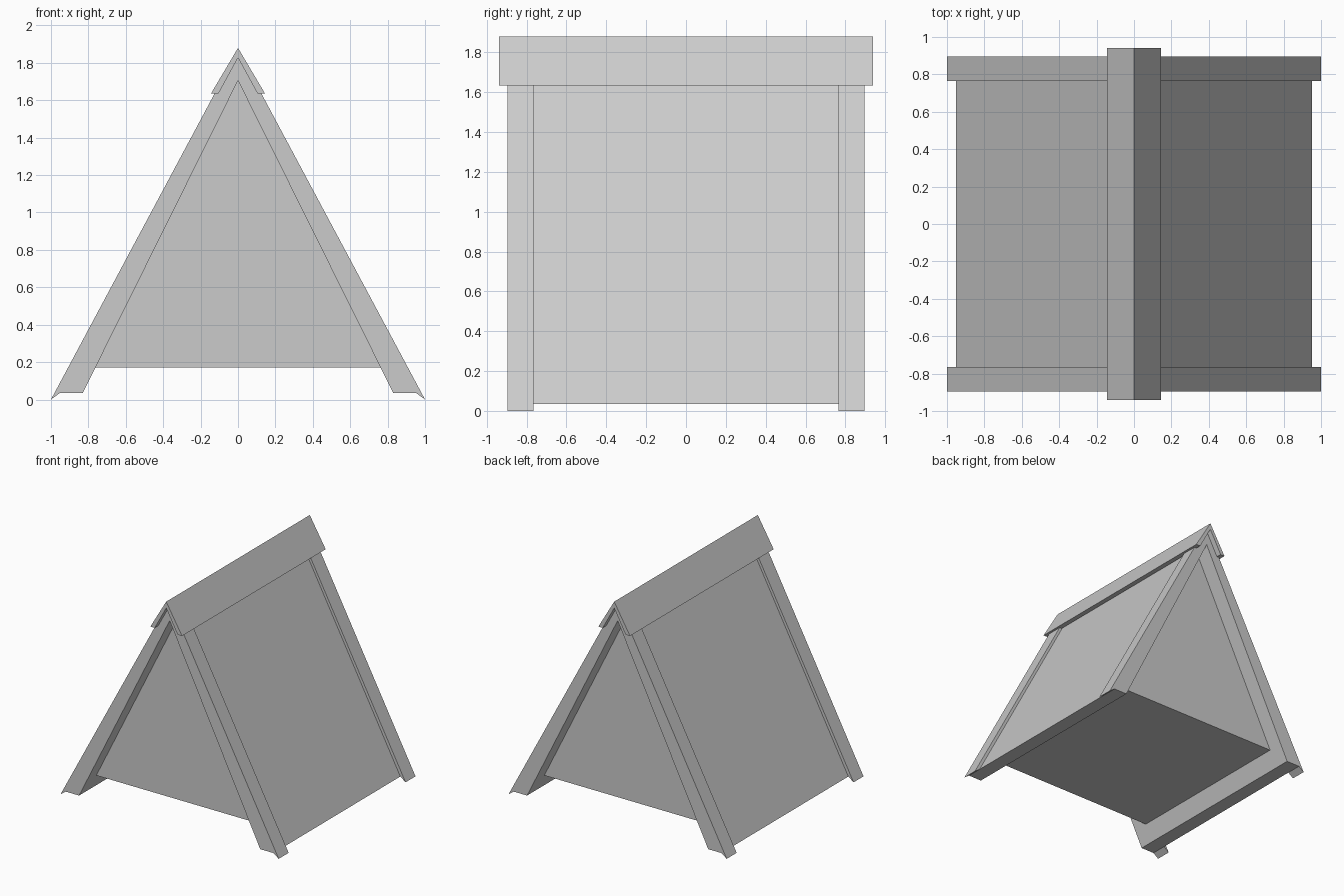
import bpy, bmesh

if "Cube" in bpy.data.objects:
    bpy.data.objects.remove(bpy.data.objects["Cube"])


def prism(name, profile, y0, y1):
    """Extrude an (x, z) outline from y0 to y1."""
    bm = bmesh.new()
    face = bm.faces.new([bm.verts.new((x, y0, z)) for x, z in profile])
    ext = bmesh.ops.extrude_face_region(bm, geom=[face])
    moved = [v for v in ext["geom"] if isinstance(v, bmesh.types.BMVert)]
    bmesh.ops.translate(bm, vec=(0, y1 - y0, 0), verts=moved)
    bmesh.ops.recalc_face_normals(bm, faces=bm.faces)
    mesh = bpy.data.meshes.new(name)
    bm.to_mesh(mesh)
    bm.free()
    obj = bpy.data.objects.new(name, mesh)
    bpy.context.collection.objects.link(obj)
    return obj


def chevron(half):
    """Complete a right-hand outline (outer apex first, inner apex last)."""
    return half + [(-x, z) for x, z in reversed(half[1:-1])]


END, INSET = 0.895, 0.765

# Two sloping roof slabs joined at the ridge
prism("roof_slabs", chevron([(0, 1.825), (0.952, 0.035), (0.83, 0.035), (0, 1.705)]), -END, END)

# Raised trim boards along the front and back roof edges
trim = chevron([(0, 1.87), (1.0, 0.0), (0.952, 0.035), (0, 1.825)])
for name, y0, y1 in (("front_trim", -END, -INSET), ("back_trim", INSET, END)):
    prism(name, trim, y0, y1)

# Ridge cap over the top
prism("ridge_cap", chevron([(0, 1.88), (0.145, 1.635), (0.105, 1.635), (0, 1.827)]), -0.94, 0.94)

# Recessed triangular body with raised floor
prism("body", [(-0.765, 0.17), (0.765, 0.17), (0, 1.705)], -INSET, INSET)
